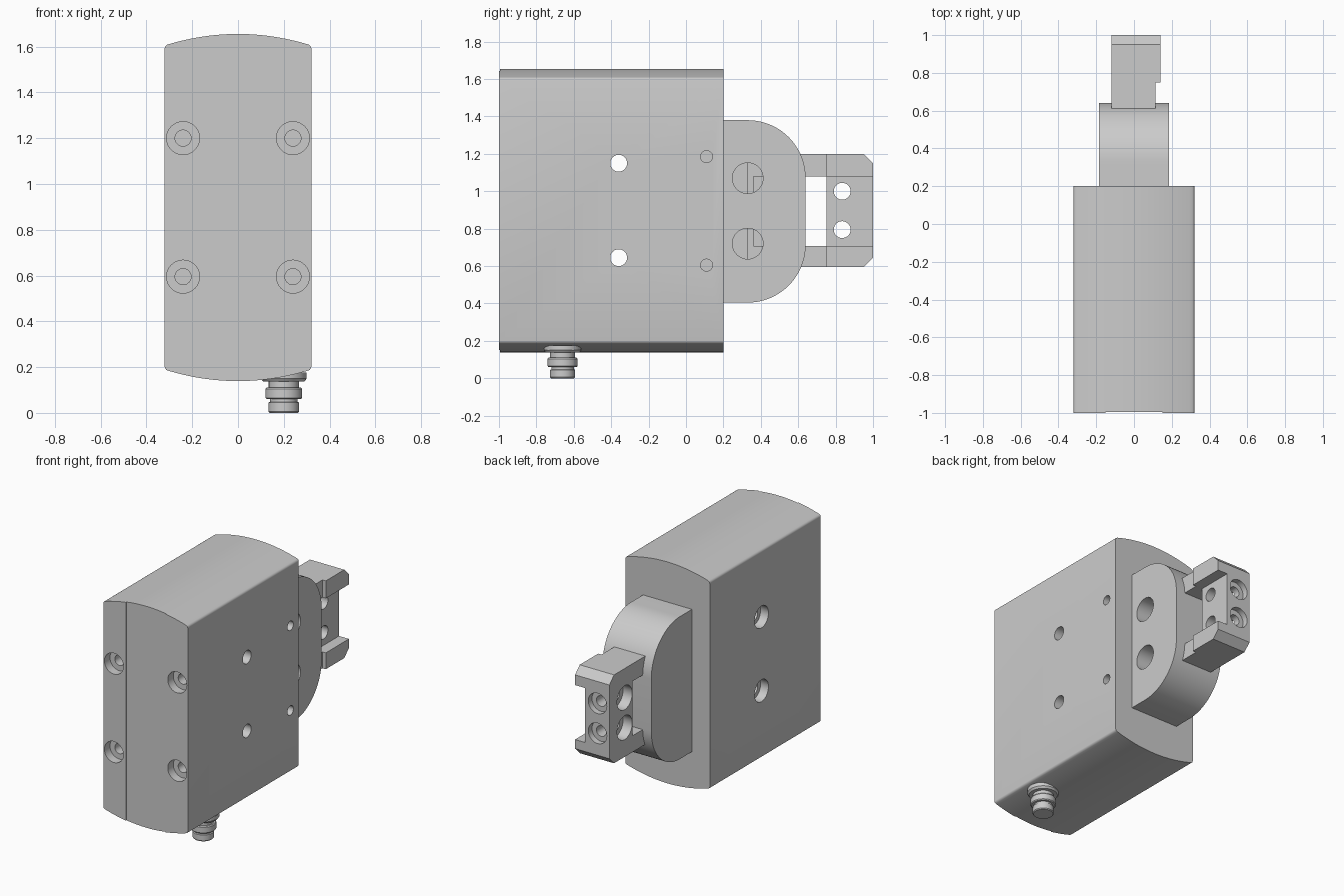
import bpy, bmesh
from math import sin, cos, pi, radians
from mathutils import Vector, Matrix

if "Cube" in bpy.data.objects:
    bpy.data.objects.remove(bpy.data.objects["Cube"])

grey = bpy.data.materials.new("light_grey")
grey.use_nodes = True
COLOUR = (0.6, 0.6, 0.6, 1)
grey.diffuse_color = COLOUR
grey.node_tree.nodes["Principled BSDF"].inputs["Base Color"].default_value = COLOUR


def add_object(name, bm):
    bmesh.ops.recalc_face_normals(bm, faces=bm.faces)
    mesh = bpy.data.meshes.new(name)
    bm.to_mesh(mesh)
    bm.free()
    mesh.materials.append(grey)
    obj = bpy.data.objects.new(name, mesh)
    bpy.context.collection.objects.link(obj)
    return obj


def extrude(name, points, direction):
    """Solid made by sweeping a closed outline along a vector."""
    bm = bmesh.new()
    face = bm.faces.new([bm.verts.new(p) for p in points])
    swept = bmesh.ops.extrude_face_region(bm, geom=[face])["geom"]
    verts = [v for v in swept if isinstance(v, bmesh.types.BMVert)]
    bmesh.ops.translate(bm, vec=direction, verts=verts)
    return add_object(name, bm)


def cut(target, cutter):
    """Subtract the cutter from the target, then discard the cutter."""
    cutter.hide_render = True
    mod = target.modifiers.new("cut", 'BOOLEAN')
    mod.operation = 'DIFFERENCE'
    mod.solver = 'EXACT'
    mod.object = cutter
    graph = bpy.context.evaluated_depsgraph_get()
    mesh = bpy.data.meshes.new_from_object(target.evaluated_get(graph))
    target.modifiers.clear()
    target.data = mesh
    bpy.data.objects.remove(cutter)


def cut_box(target, low, high):
    low, high = Vector(low), Vector(high)
    bm = bmesh.new()
    bmesh.ops.create_cube(bm, size=1, matrix=Matrix.Translation((low + high) / 2)
                          @ Matrix.Diagonal((*(high - low), 1)))
    cut(target, add_object("box_cutter", bm))


def drill(target, start, direction, radius, depth):
    """Round hole from a surface point inwards."""
    axis = Vector(direction)
    centre = Vector(start) + axis * (depth / 2 - 0.02)
    turn = axis.to_track_quat('Z', 'Y').to_matrix().to_4x4()
    bm = bmesh.new()
    bmesh.ops.create_cone(bm, cap_ends=True, segments=40, radius1=radius, radius2=radius,
                          depth=depth + 0.04, matrix=Matrix.Translation(centre) @ turn)
    cut(target, add_object("drill_cutter", bm))


def smooth(obj, angle=25):
    bpy.ops.object.select_all(action='DESELECT')
    obj.select_set(True)
    bpy.context.view_layer.objects.active = obj
    bpy.ops.object.shade_smooth_by_angle(angle=radians(angle))


# Housing: flat sides, crowned top and bottom, softened long edges
HALF, MID, EDGE, CROWN, STEPS = 0.32, 0.897, 0.708, 0.05, 24
crown = []
for i in range(STEPS + 1):
    x = HALF * (1 - 2 * i / STEPS)
    crown.append((x, EDGE + CROWN * (1 - (x / HALF) ** 2)))
outline = [(x, -1, MID + z) for x, z in crown] + [(-x, -1, MID - z) for x, z in crown]
housing = extrude("housing", outline, (0, 1.2, 0))
bm = bmesh.new()
bm.from_mesh(housing.data)
corners = [e for e in bm.edges
           if all(abs(abs(v.co.x) - HALF) < 1e-4 for v in e.verts)
           and abs(e.verts[0].co.y - e.verts[1].co.y) > 1]
bmesh.ops.bevel(bm, geom=corners, offset=0.012, segments=3, profile=0.5, affect='EDGES')
bm.to_mesh(housing.data)
bm.free()

# Shallow front channel and counterbored screw holes
cut_box(housing, (-0.15, -1.1, 0), (0.15, -0.994, 2))
for x in (-0.24, 0.24):
    for z in (0.595, 1.2):
        drill(housing, (x, -1, z), (0, 1, 0), 0.072, 0.06)
        drill(housing, (x, -1, z), (0, 1, 0), 0.035, 0.16)

# Cross holes through the sides and blind pin holes
for z in (0.645, 1.15):
    drill(housing, (HALF, -0.36, z), (-1, 0, 0), 0.045, 0.64)
    drill(housing, (-HALF, -0.36, z), (1, 0, 0), 0.075, 0.06)
for z in (0.605, 1.185):
    drill(housing, (HALF, 0.11, z), (-1, 0, 0), 0.032, 0.1)
smooth(housing)

# Rounded mounting lug on the back
RADIUS = 0.31
lug_arc = [(RADIUS * sin(a), RADIUS * cos(a)) for a in [pi / 2 * i / 20 for i in range(21)]]
lug = [(0.19, 1.38)] + [(0.33 + y, 1.07 + z) for y, z in lug_arc]
lug += [(0.33 + y, 0.715 - z) for y, z in reversed(lug_arc)] + [(0.19, 0.405)]
mounting_lug = extrude("mounting_lug", [(-0.185, y, z) for y, z in lug], (0.37, 0, 0))
for z in (0.72, 1.07):
    drill(mounting_lug, (0.185, 0.33, z), (-1, 0, 0), 0.082, 0.37)
smooth(mounting_lug)

# Clamp bracket: chamfered block opened into two arms and a web
block = [(0.33, 0.595), (0.95, 0.595), (1, 0.645), (1, 1.15), (0.95, 1.2), (0.33, 1.2)]
bracket = extrude("clamp_bracket", [(-0.12, y, z) for y, z in block], (0.26, 0, 0))
cut_box(bracket, (0.115, 0.2, 0.5), (0.3, 0.75, 1.3))
cut_box(bracket, (-0.3, 0.61, 0.707), (0.3, 0.75, 1.08))
cut_box(bracket, (0.065, 0.36, 0.707), (0.3, 1.1, 1.08))
for z in (0.795, 1.0):
    drill(bracket, (0.065, 0.835, z), (-1, 0, 0), 0.045, 0.185)
    drill(bracket, (-0.12, 0.835, z), (1, 0, 0), 0.082, 0.07)
    drill(bracket, (-0.03, 1, z), (0, -1, 0), 0.07, 0.04)
    drill(bracket, (-0.03, 1, z), (0, -1, 0), 0.036, 0.12)
smooth(bracket)

# Cable connector under the housing, turned from a stepped profile
turned = [(0, 0), (0.062, 0), (0.067, 0.006), (0.067, 0.045), (0.06, 0.048), (0.06, 0.06),
          (0.075, 0.06), (0.08, 0.066), (0.08, 0.104), (0.075, 0.11), (0.066, 0.11),
          (0.066, 0.137), (0.09, 0.137), (0.1, 0.15), (0.1, 0.176), (0, 0.176)]
bm = bmesh.new()
ring = [bm.verts.new((r, 0, z)) for r, z in turned]
edges = [bm.edges.new(pair) for pair in zip(ring, ring[1:])]
bmesh.ops.spin(bm, geom=ring + edges, cent=(0, 0, 0), axis=(0, 0, 1),
               angle=2 * pi, steps=48, use_duplicate=False)
bmesh.ops.remove_doubles(bm, verts=bm.verts, dist=1e-5)
bmesh.ops.translate(bm, vec=(0.2, -0.66, 0), verts=bm.verts)
smooth(add_object("cable_connector", bm))
